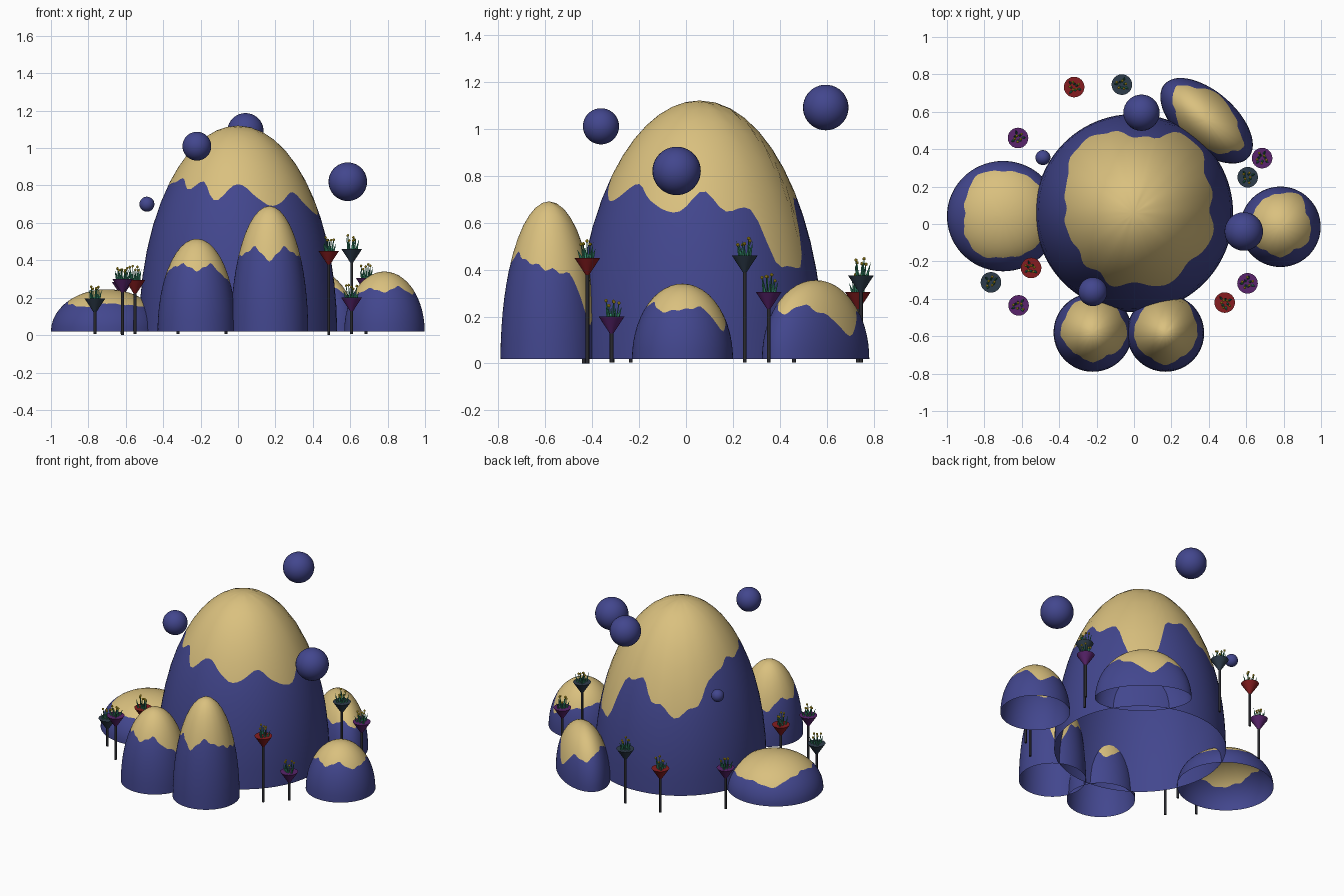
import bpy, bmesh, math, random
from mathutils import Vector, Matrix

if "Cube" in bpy.data.objects:
    bpy.data.objects.remove(bpy.data.objects["Cube"])

random.seed(4)


def material(name, rgb):
    m = bpy.data.materials.new(name)
    m.diffuse_color = (*rgb, 1)
    m.use_nodes = True
    m.node_tree.nodes["Principled BSDF"].inputs["Base Color"].default_value = m.diffuse_color
    return m


BLUE = material("deep blue", (0.055, 0.062, 0.27))
GOLD = material("sand gold", (0.70, 0.53, 0.21))
POTS = {
    "red": material("dark red", (0.24, 0.012, 0.014)),
    "purple": material("dark purple", (0.10, 0.017, 0.15)),
    "slate": material("slate", (0.027, 0.045, 0.07)),
}
STEM = material("charcoal", (0.022, 0.022, 0.028))
LEAF = material("leaf green", (0.04, 0.30, 0.17))
YELLOW = material("bud yellow", (0.70, 0.50, 0.02))


def finish(bm, name, mats, loc=(0, 0, 0), rot=0.0, smooth=True):
    me = bpy.data.meshes.new(name)
    bm.to_mesh(me)
    bm.free()
    ob = bpy.data.objects.new(name, me)
    bpy.context.collection.objects.link(ob)
    ob.location = loc
    ob.rotation_euler.z = rot
    for m in mats:
        me.materials.append(m)
    if smooth:
        bpy.ops.object.select_all(action='DESELECT')
        ob.select_set(True)
        bpy.context.view_layer.objects.active = ob
        bpy.ops.object.shade_smooth_by_angle(angle=math.radians(40))
    return ob


BASE = 0.02


def dome(name, center, rx, ry, top, border, rot=0.0, segs=72, low=6, high=7):
    """Open half ellipsoid; border = heights of the gold edge round the dome."""
    h = top - BASE
    n = len(border)
    bm = bmesh.new()
    columns = []
    for i in range(segs):
        a = 2 * math.pi * i / segs
        t = (a + rot) / (2 * math.pi) * n
        k, f = math.floor(t), t - math.floor(t)
        f = (1 - math.cos(f * math.pi)) / 2
        z = border[k % n] * (1 - f) + border[(k + 1) % n] * f
        z += 0.012 * h * math.sin(17 * a)
        edge = math.asin(min(0.95, max(0.03, (z - BASE) / h)))
        phis = [edge * j / low for j in range(low)]
        phis += [edge + (math.pi / 2 - edge) * j / high for j in range(high)]
        columns.append([bm.verts.new((rx * math.cos(p) * math.cos(a),
                                      ry * math.cos(p) * math.sin(a),
                                      h * math.sin(p))) for p in phis])
    tip = bm.verts.new((0, 0, h))
    for i in range(segs):
        c, d = columns[i], columns[(i + 1) % segs]
        for j in range(len(c) - 1):
            bm.faces.new((c[j], d[j], d[j + 1], c[j + 1])).material_index = int(j >= low)
        bm.faces.new((c[-1], d[-1], tip)).material_index = 1
    finish(bm, name, (BLUE, GOLD), (*center, BASE), rot)


# Domes with wavy gold caps
dome("main_dome", (0, 0.058), 0.53, 0.53, 1.12,
     [.73, .66, .65, .40, .42, .71, .72, .60, .53, .57, .72, .79,
      .82, .80, .84, .79, .81, .72, .82, .73, .685, .77, .70, .63], segs=96)
dome("left_dome", (-0.70, 0.042), 0.30, 0.295, 0.245,
     [.15, .14, .14, .15, .13, .17, .185, .165, .15, .17, .16, .15])
dome("right_dome", (0.783, -0.015), 0.215, 0.215, 0.34,
     [.23, .24, .14, .20, .21, .23, .24, .22, .25, .23, .26, .22])
dome("front_left_dome", (-0.22, -0.58), 0.21, 0.21, 0.515,
     [.26, .30, .22, .28, .25, .32, .30, .36, .38, .345, .38, .31])
dome("front_right_dome", (0.168, -0.583), 0.207, 0.207, 0.69,
     [.40, .38, .17, .33, .35, .42, .41, .43, .47, .40, .47, .43])
dome("back_dome", (0.388, 0.552), 0.298, 0.157, 0.355,
     [.25, .21, .12, .22, .20, .24, .26, .22, .24, .22, .25, .21], rot=math.radians(-41))

# Floating balls
for i, (x, y, z, r) in enumerate([(.587, -.04, .82, .103), (.04, .595, 1.09, .097),
                                  (-.22, -.362, 1.01, .077), (-.487, .355, .70, .04)]):
    bm = bmesh.new()
    bmesh.ops.create_uvsphere(bm, u_segments=32, v_segments=20, radius=r)
    finish(bm, f"ball_{i + 1}", (BLUE,), (x, y, z))


def cone(bm, p, q, r1, r2, mat, segs):
    """Cone or cylinder running from p to q."""
    p, q = Vector(p), Vector(q)
    m = Matrix.Translation((p + q) / 2) @ (q - p).to_track_quat('Z', 'Y').to_matrix().to_4x4()
    old = set(bm.faces)
    bmesh.ops.create_cone(bm, cap_ends=True, segments=segs, radius1=r1, radius2=r2,
                          depth=(q - p).length, matrix=m)
    for f in bm.faces:
        if f not in old:
            f.material_index = mat


# Plants: stem, funnel pot, leaf spikes and yellow buds
def plant(name, color, x, y, top):
    bm = bmesh.new()
    cone(bm, (0, 0, 0), (0, 0, top - 0.05), 0.008, 0.008, 0, 10)
    cone(bm, (0, 0, top - 0.075), (0, 0, top), 0.006, 0.055, 1, 24)
    turn = random.random() * 6
    for k in range(7):
        a = turn + k * 2 * math.pi / 7
        r = 0.016 + 0.012 * (k % 2)
        c, s = math.cos(a), math.sin(a)
        tall = random.uniform(0.035, 0.065)
        cone(bm, (r * c, r * s, top - 0.002), (1.6 * r * c, 1.6 * r * s, top + tall), 0.007, 0.0, 2, 6)
    for k in range(5):
        a = turn + 0.4 + k * 2 * math.pi / 5
        r = random.uniform(0.012, 0.032)
        tip = (r * math.cos(a), r * math.sin(a), top + random.uniform(0.045, 0.075))
        cone(bm, (tip[0] * 0.7, tip[1] * 0.7, top - 0.002), tip, 0.003, 0.002, 2, 5)
        old = set(bm.faces)
        bmesh.ops.create_icosphere(bm, subdivisions=1, radius=0.008, matrix=Matrix.Translation(tip))
        for f in bm.faces:
            if f not in old:
                f.material_index = 3
    finish(bm, name, (STEM, POTS[color], LEAF, YELLOW), (x, y, 0.005 if y > -0.4 else 0.0))


for i, p in enumerate([("red", -.32, .732, .30), ("slate", -.065, .745, .37),
                       ("purple", -.62, .46, .28), ("slate", -.765, -.312, .19),
                       ("red", -.55, -.235, .29), ("purple", -.617, -.435, .30),
                       ("red", .485, -.42, .45), ("purple", .607, -.317, .195),
                       ("purple", .685, .352, .30), ("slate", .608, .25, .455)]):
    plant(f"plant_{i + 1}", *p)
